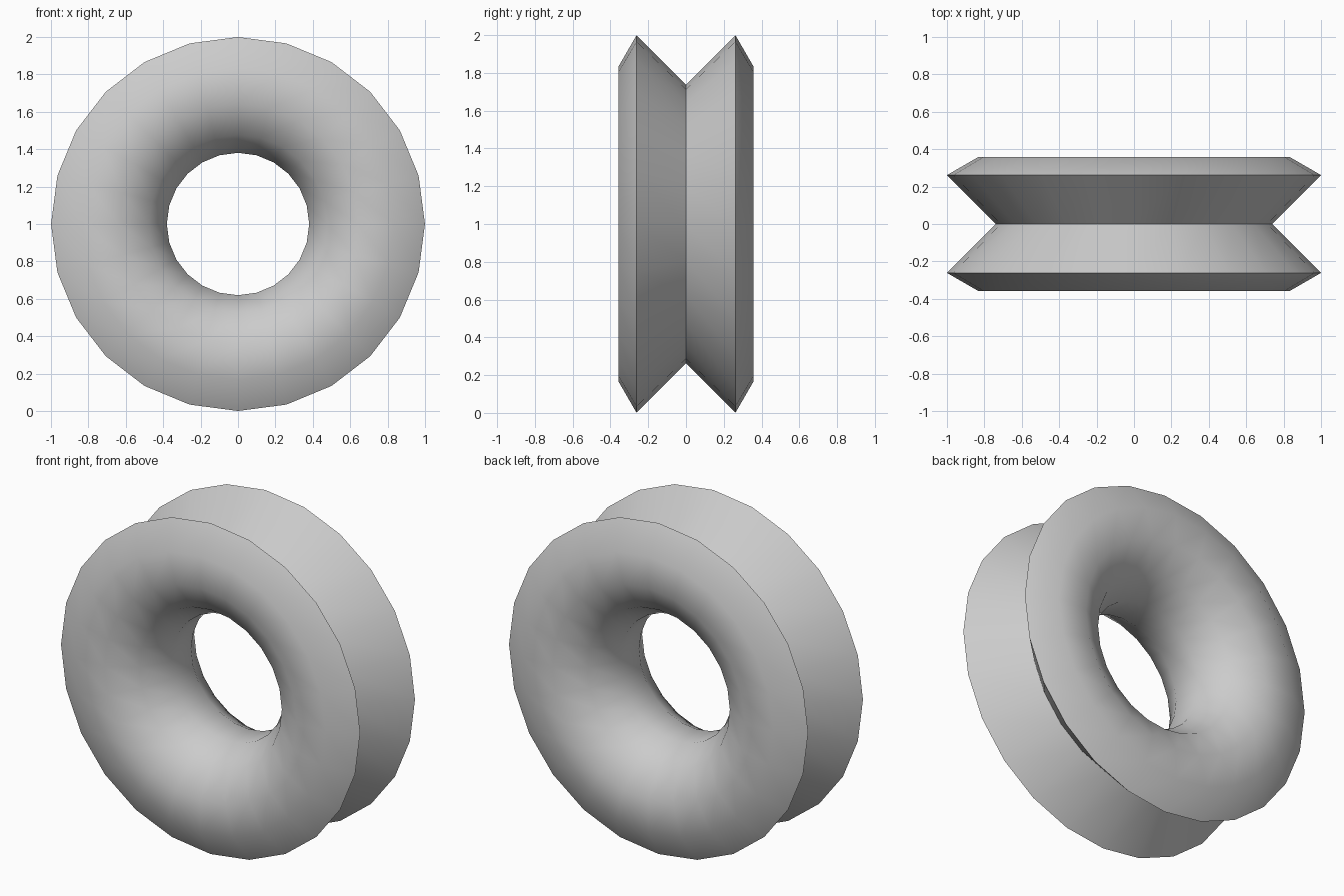
import bpy
import bmesh
from math import cos, sin, radians, tau
from mathutils import Matrix, Vector

cube = bpy.data.objects.get("Cube")
if cube:
    bpy.data.objects.remove(cube, do_unlink=True)

SEGMENTS = 24
RING_RADIUS = 0.738   # distance from axle to the middle of the tube
TUBE_RADIUS = 0.37

# Plain grey material
grey = bpy.data.materials.new("light_grey")
grey.use_nodes = True
colour = (0.6, 0.6, 0.6, 1)
grey.diffuse_color = colour
grey.node_tree.nodes["Principled BSDF"].inputs["Base Color"].default_value = colour

# Cross-section: round tube with a V-shaped notch cut from its outer side
profile = [(RING_RADIUS, 0)]
for angle in range(45, 316, 30):
    a = radians(angle)
    profile.append((RING_RADIUS + TUBE_RADIUS * cos(a), TUBE_RADIUS * sin(a)))

# Spin the section about the axle (y axis)
bm = bmesh.new()
rings = []
for i in range(SEGMENTS):
    turn = Matrix.Rotation(tau * i / SEGMENTS, 3, 'Y')
    rings.append([bm.verts.new(turn @ Vector((r, y, 0)) + Vector((0, 0, 1)))
                  for r, y in profile])
count = len(profile)
for i, ring in enumerate(rings):
    following = rings[(i + 1) % SEGMENTS]
    for j in range(count):
        k = (j + 1) % count
        bm.faces.new((ring[j], ring[k], following[k], following[j]))
bmesh.ops.recalc_face_normals(bm, faces=bm.faces)

mesh = bpy.data.meshes.new("grooved_wheel")
bm.to_mesh(mesh)
bm.free()
mesh.materials.append(grey)
wheel = bpy.data.objects.new("grooved_wheel", mesh)
bpy.context.collection.objects.link(wheel)

# Smooth tube, crisp rims and groove
bpy.ops.object.select_all(action='DESELECT')
wheel.select_set(True)
bpy.context.view_layer.objects.active = wheel
bpy.ops.object.shade_smooth_by_angle(angle=radians(40))
